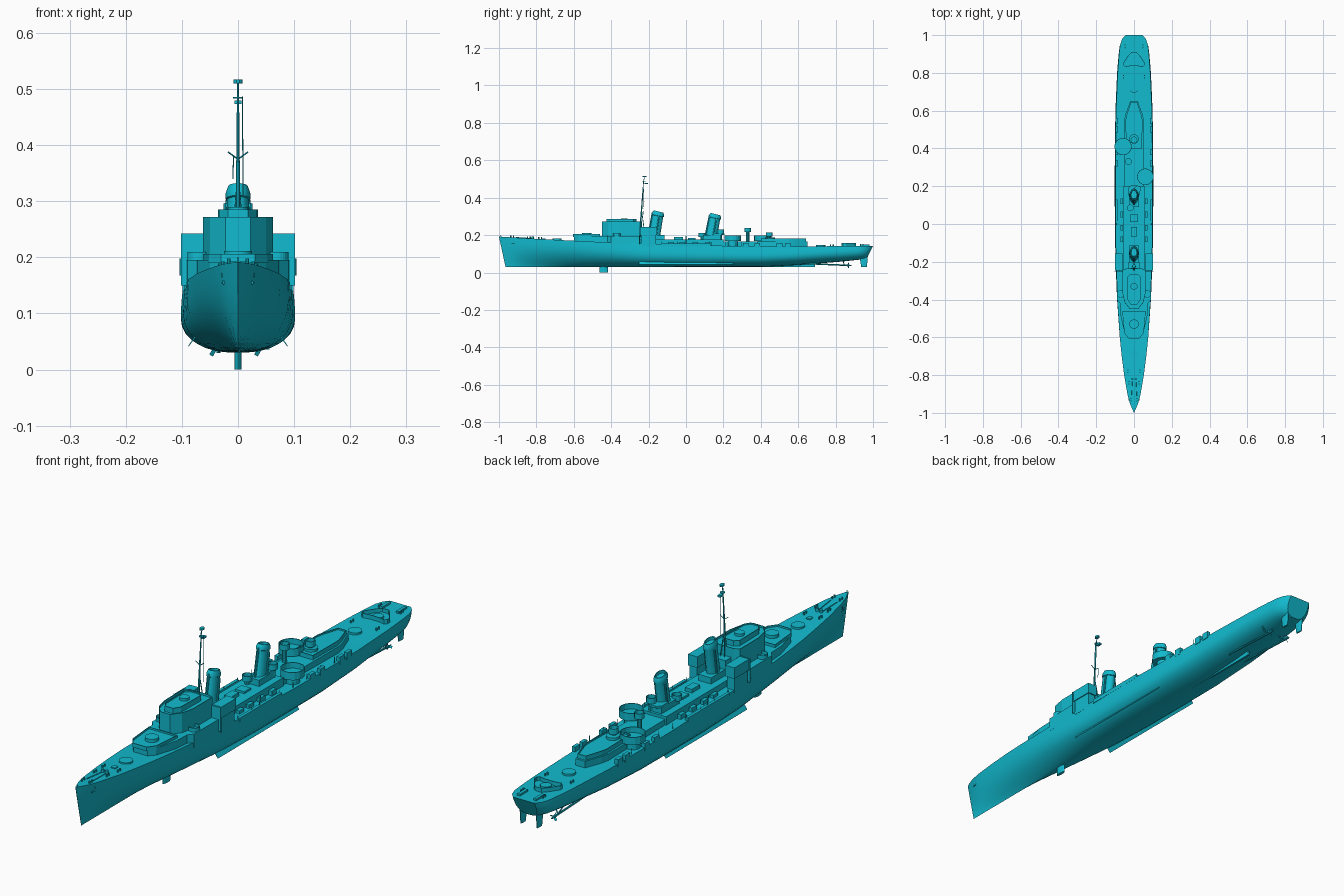
import bpy, bmesh, math
from mathutils import Vector

if "Cube" in bpy.data.objects:
    bpy.data.objects.remove(bpy.data.objects["Cube"])

mat = bpy.data.materials.new("teal_paint")
mat.diffuse_color = (0.006, 0.50, 0.63, 1)
mat.use_nodes = True
mat.node_tree.nodes["Principled BSDF"].inputs["Base Color"].default_value = mat.diffuse_color

def finish(name, bm, smooth=False):
    bmesh.ops.recalc_face_normals(bm, faces=bm.faces)
    me = bpy.data.meshes.new(name)
    bm.to_mesh(me)
    bm.free()
    ob = bpy.data.objects.new(name, me)
    bpy.context.collection.objects.link(ob)
    me.materials.append(mat)
    if smooth:
        bpy.ops.object.select_all(action='DESELECT')
        ob.select_set(True)
        bpy.context.view_layer.objects.active = ob
        bpy.ops.object.shade_smooth_by_angle(angle=math.radians(35))
    return ob

def loft(name, rings, smooth=True):
    bm = bmesh.new()
    vs = [[bm.verts.new(p) for p in r] for r in rings]
    n = len(vs[0])
    for a, b in zip(vs, vs[1:]):
        for i in range(n):
            bm.faces.new((a[i], a[(i + 1) % n], b[(i + 1) % n], b[i]))
    bm.faces.new(vs[0])
    bm.faces.new(vs[-1])
    bmesh.ops.remove_doubles(bm, verts=bm.verts, dist=1e-5)
    return finish(name, bm, smooth)

def prism(name, pts, z0, z1, wall=0, depth=0, smooth=False):
    """Extruded outline; wall and depth sink the top to leave a bulwark."""
    bm = bmesh.new()
    lo = [bm.verts.new((x, y, z0)) for x, y in pts]
    hi = [bm.verts.new((x, y, z1)) for x, y in pts]
    n = len(pts)
    for i in range(n):
        j = (i + 1) % n
        bm.faces.new((lo[i], lo[j], hi[j], hi[i]))
    bm.faces.new(lo)
    top = bm.faces.new(hi)
    bm.normal_update()
    if wall:
        bmesh.ops.inset_region(bm, faces=[top], thickness=wall)
        r = bmesh.ops.extrude_face_region(bm, geom=[top])
        bmesh.ops.translate(bm, vec=(0, 0, -depth),
                            verts=[v for v in r['geom'] if isinstance(v, bmesh.types.BMVert)])
        if top.is_valid:
            bmesh.ops.delete(bm, geom=[top], context='FACES_ONLY')
    return finish(name, bm, smooth)

def sym(half):
    return half + [(-x, y) for x, y in reversed(half)]

def circ(x, y, rx, ry=None, n=24):
    return [(x + rx * math.cos(a * math.tau / n), y + (ry or rx) * math.sin(a * math.tau / n)) for a in range(n)]

def box(name, x, y, z0, z1, w, l):
    return prism(name, [(x - w/2, y - l/2), (x + w/2, y - l/2), (x + w/2, y + l/2), (x - w/2, y + l/2)], z0, z1)

def rod(name, a, b, r0, r1=None, n=8):
    a, b = Vector(a), Vector(b)
    q = (b - a).to_track_quat('Z', 'Y')
    ring = lambda c, r: [c + q @ Vector((x, y, 0)) for x, y in circ(0, 0, r, n=n)]
    return loft(name, [ring(a, r0), ring(b, r0 if r1 is None else r1)])

def lerp(tab, y):
    for (a, p), (b, q) in zip(tab, tab[1:]):
        if y <= b:
            return p + (q - p) * max(0, (y - a) / (b - a))
    return tab[-1][1]

# Hull lofted from stations
beam = [(-1, .0005), (-.95, .022), (-.9, .035), (-.8, .052), (-.7, .065), (-.6, .076), (-.4, .091), (-.2, .099),
        (0, .103), (.3, .103), (.6, .1), (.8, .091), (.9, .083), (.95, .077), (.98, .066), (1, .048)]
sheer = [(-1, .192), (-.8, .18), (-.5, .165), (-.2, .154), (.2, .143), (.6, .139), (1, .143)]
keel = [(-1, .03), (.4, .03), (.6, .04), (.8, .056), (1, .073)]
full = [(-1, 1.5), (-.8, 1.25), (-.5, .75), (-.25, .5), (0, .43), (.4, .5), (.8, .45), (1, .35)]
knee = [(-1, 1), (-.6, .95), (-.2, .65), (.4, .6), (.8, .75), (1, .8)]
ts = [0, .01, .03, .07, .13, .2, .3, .42, .55, .68, .84, 1]
ys = [-1 + .05 * i for i in range(39)] + [.925, .95, .965, .98, .99, 1]
rings = []
for y in ys:
    half = []
    for t in ts:
        b, k, d = lerp(beam, y), lerp(keel, y), lerp(sheer, y)
        u = min(t / lerp(knee, y), 1)
        w = b * (1 - (1 - u) ** 2.5) ** lerp(full, y) if t else 0
        w *= 1 - .05 * t ** 3 * min(1, max(0, (y + .7) * 2))
        rake = .035 * (1 - t) * (max(0, -(y + .6) / .4) - max(0, (y - .85) / .15))
        half.append((w, y + rake, k + (d - k) * t))
    rings.append(half + [(-x, yy, z) for x, yy, z in reversed(half[1:])])
loft("hull", rings)

# Underwater fittings
prism("skeg", [(-.003, .35), (.003, .35), (.004, .69), (-.004, .69)], .03, .055)
prism("sonar_dome", circ(0, -.44, .006, .022), 0, .04, smooth=True)
for s in (-1, 1):
    rings = [[(s * .075, y, .058), (s * .088, y, .041), (s * .089, y, .042), (s * .077, y, .06)] for y in (-.25, .25)]
    loft("bilge_keel", rings, False)
    rod("propeller_shaft", (s * .04, .55, .052), (s * .04, .875, .038), .004)
    rod("shaft_strut_inner", (s * .04, .845, .04), (s * .02, .84, .07), .0025)
    rod("shaft_strut_outer", (s * .04, .845, .04), (s * .06, .84, .075), .0025)
    rod("propeller_hub", (s * .04, .862, .039), (s * .04, .885, .037), .006, .002)
    for i in range(3):
        a = i * math.tau / 3
        d = Vector((math.cos(a), 0, math.sin(a)))
        c = Vector((s * .04, .868, .039))
        e = Vector((-d.z * .6, .4, d.x * .6)) * .006
        loft("propeller_blade", [[c + d * .004 - e, c + d * .004 + e, c + d * .004 + Vector((0, .001, 0))],
                                 [c + d * .016 - e, c + d * .016 + e, c + d * .016 + Vector((0, .001, 0))]], False)
    rings = [[(s * .035 + x, .95 + k + y, z) for x, y in circ(0, 0, .0035, r, 10)]
             for z, r, k in ((.03, .016, .002), (.085, .023, 0))]
    loft("rudder", rings)

# Forward deckhouse and bridge
prism("forward_deckhouse", sym([(.03, -.6), (.05, -.575), (.072, -.48), (.074, -.42), (.09, -.40), (.092, -.25), (.06, -.245)]), .14, .195)
prism("forward_gun_platform", sym([(.03, -.605), (.052, -.575), (.062, -.46)]), .19, .206, .003, .007)
prism("bridge_lower", sym([(.022, -.45), (.05, -.415), (.062, -.36), (.062, -.245), (.04, -.235)]), .19, .272, .003, .008)
prism("bridge_upper", sym([(.018, -.425), (.034, -.40), (.036, -.28), (.02, -.265)]), .26, .285, .003, .005)
prism("director_base", circ(0, -.33, .018), .275, .29)
prism("chart_house", sym([(.03, -.25), (.03, -.2)]), .15, .235)
for s in (-1, 1):
    box("wing_house", s * .08, -.20, .2, .243, .04, .09)
    box("wing_support", s * .08, -.20, .14, .202, .032, .08)
    prism("bridge_wing_tub", circ(s * .07, -.37, .02), .19, .21, .002, .012)
    box("splinter_screen", s * .08, -.25, .15, .243, .044, .004)

# Midship and aft deckhouses
prism("midship_deckhouse", sym([(.055, -.25), (.055, .2)]), .13, .176)
prism("aft_deckhouse", sym([(.05, .19), (.052, .55), (.045, .58), (.02, .65)]), .12, .165)
prism("aft_gun_platform", sym([(.042, .4), (.045, .55), (.04, .575), (.018, .642)]), .16, .182, .003, .006)
for s in (-1, 1):
    for y in (-.08, -.02, .05, .12):
        box("deck_locker", s * .065, y, .135, .163, .014, .03)
    for y in (.32, .38, .5, .545):
        box("charge_rack", s * .092, y, .13, .158, .014, .03)
    for i in range(8):
        y = -.13 + .085 * i
        rod("deck_stanchion", (s * .09, y, .135), (s * .09, y, .165), .0012, n=5)
    box("side_walkway", s * .093, 0.0, .14, .156, .012, .26)
    rod("boat_davit", (s * .09, .0, .14), (s * .097, .0, .195), .002, n=6)

# Gun rings without mounts
for y, z in ((-.69, .165), (-.53, .195), (.45, .17), (.72, .132)):
    prism("gun_ring", circ(0, y, .025), z, z + .016, smooth=True)

# Gun tubs and directors
for x, y, r in ((.06, .25, .044), (-.058, .41, .046)):
    prism("gun_tub", circ(x, y, r, n=16), .168, .198, .003, .022)
    prism("gun_tub_trunk", circ(x, y, r * .6, n=12), .13, .17)
for x, y, z in ((-.03, .33, .216), (0, .445, .193), (.02, .185, .208), (-.02, .085, .19)):
    prism("director_tub", circ(x, y, .018, n=12), z, z + .022, .002, .016)
    prism("director_pedestal", circ(x, y, .009, n=10), .15, z + .008)
prism("stern_gun_tub", sym([(.014, .91), (.03, .893), (.056, .855), (.056, .84), (.046, .831), (.02, .836)]), .13, .158, .003, .015)
prism("stern_gun_base", circ(0, .862, .02), .135, .15)

# Raked funnels with caps, pipes and platforms
for yb, zt in ((-.175, .326), (.13, .312)):
    rings = []
    for t, g in ((0, 1.1), (.1, 1), (.86, .95), (.87, 1.06), (.93, 1.06), (1, .85), (1, .72), (.93, .7)):
        z = .155 + (zt - .155) * t
        rings.append([(x, yb + .028 * t + y, z - y * .25 * t) for x, y in circ(0, 0, .021 * g, .03 * g)])
    loft("funnel", rings)
    rod("steam_pipe", (0, yb - .034, .16), (0, yb - .004, zt - .005), .004)
    for s in (-1, 1):
        rod("funnel_side_pipe", (s * .022, yb + .01, .16), (s * .022, yb + .03, zt - .03), .004)
    box("funnel_base_house", 0, yb + .01, .15, .2, .055, .1)
prism("searchlight_platform", sym([(.028, .15), (.03, .19), (.015, .205)]), .2, .208)
box("midship_vent", 0, -.04, .17, .19, .03, .05)
box("midship_hatch", 0, .03, .17, .184, .04, .04)

# Mast, yard and radar aerials
rod("mast", (0, -.248, .19), (0, -.226, .5), .005, .0018)
for s in (-1, 1):
    rod("mast_leg", (s * .012, -.22, .2), (0, -.238, .34), .002)
    rod("yard", (0, -.235, .375), (s * .018, -.235, .388), .0014, n=5)
    rod("signal_aerial", (s * .009, -.228, .34 if s < 0 else .31), (s * .008, -.224, .38 if s < 0 else .487), .001, n=5)
prism("mast_platform", circ(0, -.224, .009, n=10), .483, .486)
prism("radar_head", circ(0, -.222, .008, .011, 10), .51, .517)
rod("radar_post", (0, -.226, .49), (0, -.222, .512), .0015)
box("lower_aerial", 0, -.212, .473, .48, .012, .02)

# Foredeck gear, bitts and stern fittings
for s in (-1, 1):
    for y in (-.93, -.84, -.78, .78, .94):
        z = lerp(sheer, y)
        for k in (-.007, .007):
            rod("bitt", (s * lerp(beam, y) * .6, y + k, z - .004), (s * lerp(beam, y) * .6, y + k, z + .01), .003)
    rod("anchor_capstan", (s * .009, -.82, .175), (s * .009, -.82, .193), .006, n=12)
    rod("anchor_shank", (s * .027, -.92, .172), (s * .024, -.92, .15), .003)
    rod("anchor_arms", (s * .025, -.934, .155), (s * .027, -.906, .155), .003)
    rod("anchor_chain", (s * .009, -.82, .182), (s * .014, -.91, .188), .0018, n=5)
    box("stern_rack", s * .035, .955, .138, .15, .012, .05)
rod("jack_staff", (0, -.985, .19), (0, -.992, .2), .0012, n=5)
box("breakwater_hatch", 0, -.76, .17, .182, .018, .02)
